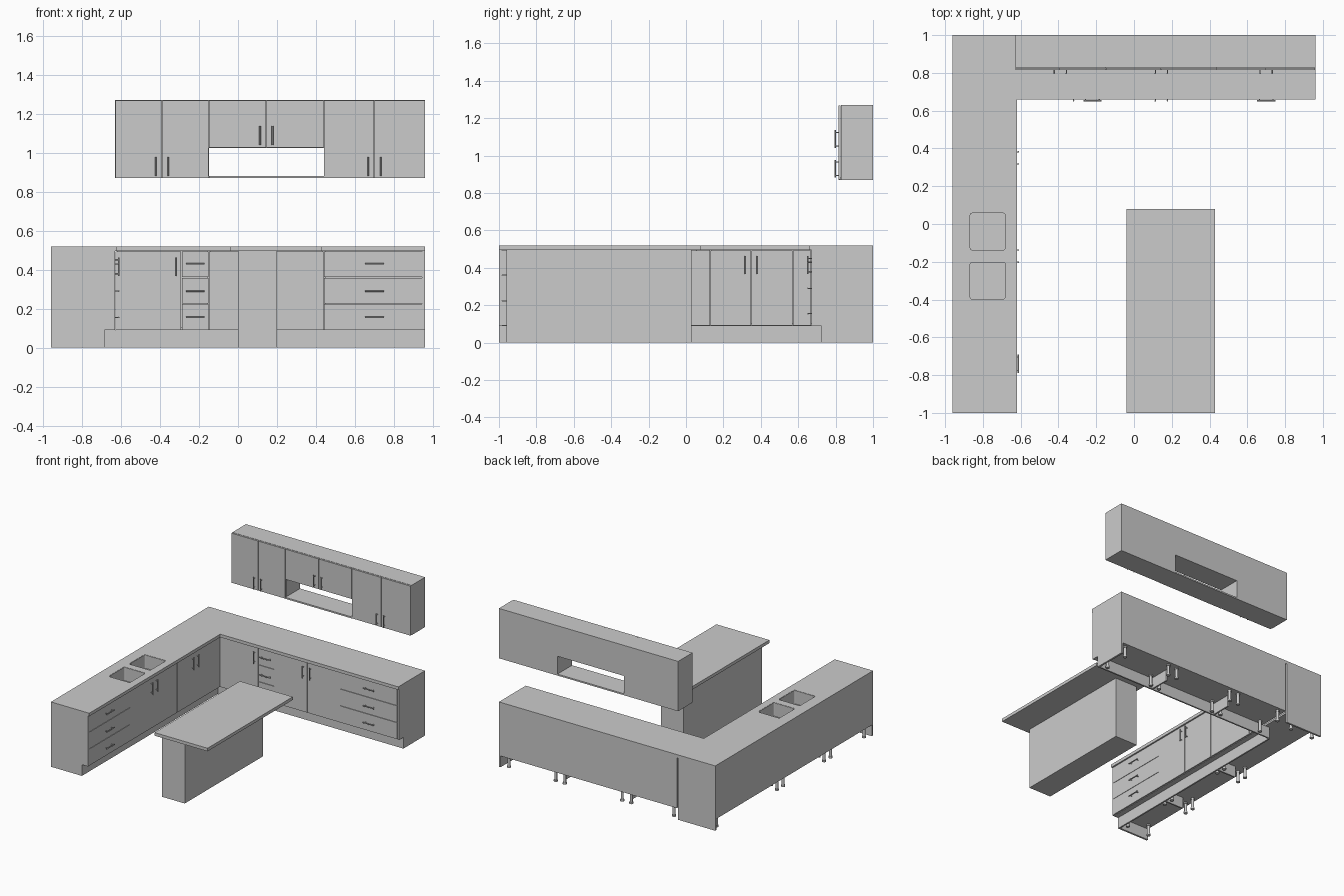
import bpy, bmesh
from mathutils import Vector

if "Cube" in bpy.data.objects:
    bpy.data.objects.remove(bpy.data.objects["Cube"])

# Each run is measured along its wall, outward from the wall, and up
def place(run, a, d, z):
    if run == "back":
        return Vector((a, 1 - d, z))
    return Vector((-0.96 + d, a, z))

def finish(name, bm):
    bmesh.ops.recalc_face_normals(bm, faces=bm.faces)
    me = bpy.data.meshes.new(name)
    bm.to_mesh(me)
    bm.free()
    ob = bpy.data.objects.new(name, me)
    bpy.context.collection.objects.link(ob)
    return ob

def box(name, p, q):
    bm = bmesh.new()
    bmesh.ops.create_cube(bm, size=1)
    for v in bm.verts:
        v.co = Vector([(p[i] + q[i]) / 2 + v.co[i] * abs(q[i] - p[i]) for i in range(3)])
    return finish(name, bm)

def panel(name, run, a0, a1, d0, d1, z0, z1):
    return box(name, place(run, a0, d0, z0), place(run, a1, d1, z1))

def prism(name, pts, offset):
    bm = bmesh.new()
    f = bm.faces.new([bm.verts.new(p) for p in pts])
    r = bmesh.ops.extrude_face_region(bm, geom=[f])
    bmesh.ops.translate(bm, vec=offset, verts=[g for g in r["geom"] if isinstance(g, bmesh.types.BMVert)])
    return finish(name, bm)

def rod(bm, p, q, r, sides=12):
    axis = q - p
    m = axis.to_track_quat("Z", "Y").to_matrix().to_4x4()
    m.translation = (p + q) / 2
    bmesh.ops.create_cone(bm, cap_ends=True, segments=sides, radius1=r, radius2=r, depth=axis.length, matrix=m)

def smooth(ob):
    bpy.context.view_layer.objects.active = ob
    ob.select_set(True)
    bpy.ops.object.shade_smooth_by_angle()
    ob.select_set(False)

# Bar handle: rail with two posts
def handle(run, a, z, face, vertical=True):
    bm = bmesh.new()
    h, out = 0.048, face + 0.018
    def pt(t, d):
        return place(run, a, d, z + t) if vertical else place(run, a + t, d, z)
    rod(bm, pt(-h, out), pt(h, out), 0.004)
    for t in (-0.036, 0.036):
        rod(bm, pt(t, face), pt(t, out), 0.003)
    smooth(finish("handle", bm))

# Levelling leg with foot and top plate
def leg(run, a, d):
    bm = bmesh.new()
    rod(bm, place(run, a, d, 0.01), place(run, a, d, 0.085), 0.011, 16)
    for z0, z1 in ((0, 0.012), (0.08, 0.09)):
        rod(bm, place(run, a, d, z0), place(run, a, d, z1), 0.015, 16)
    smooth(finish("leg", bm))

G = 0.0015          # half gap between fronts
FACE, KICK = 0.33, 0.275

def front(name, run, a0, a1, z0, z1, face=FACE):
    panel(name, run, a0 + G, a1 - G, face - 0.012, face, z0 + G, z1 - G)

def drawers(run, a0, a1, handle_at):
    for z0, z1, hz in ((0.09, 0.225, 0.155), (0.225, 0.36, 0.29), (0.36, 0.495, 0.43)):
        front("drawer_front", run, a0, a1, z0, z1)
        handle(run, handle_at, hz, FACE, False)

def doors(run, a0, a1, z0, z1, hz, face=FACE):
    m = (a0 + a1) / 2
    front("door", run, a0, m, z0, z1, face)
    front("door", run, m, a1, z0, z1, face)
    for s in (-0.032, 0.032):
        handle(run, m + s, hz, face)

# Base carcasses: shell, dividers, kickboards and legs
def carcass(run, start, end, cuts):
    panel("base_floor", run, start, end, 0, FACE - 0.014, 0.09, 0.105)
    panel("base_back", run, start, end, 0, 0.012, 0.09, 0.495)
    for c in cuts:
        panel("divider", run, c - 0.008, c + 0.008, 0.012, FACE - 0.014, 0.105, 0.495)
        panel("kick_return", run, c - 0.006, c + 0.006, 0.1, KICK - 0.012, 0, 0.09)
        for s in (-0.04, 0.04):
            for d in (0.035, 0.235):
                leg(run, c + s, d)
    for a in (start + 0.05, end - 0.05):
        for d in (0.035, 0.235):
            leg(run, a, d)

carcass("left", -0.985, 0.985, (-0.47, 0.13))
carcass("back", -0.62, 0.945, (-0.15, 0.44))
panel("left_kickboard", "left", -0.985, 0.725, KICK - 0.012, KICK, 0, 0.09)
panel("back_kickboard", "back", -0.685, 0.945, KICK - 0.012, KICK, 0, 0.09)
panel("corner_end_panel", "left", 0.985, 1.0, 0, FACE, 0, 0.495)

# End panels with toe notch
notch = ((0, 0), (KICK, 0), (KICK, 0.09), (FACE, 0.09), (FACE, 0.495), (0, 0.495))
prism("left_end_panel", [place("left", -1, d, z) for d, z in notch], (0, 0.015, 0))
prism("right_end_panel", [place("back", 0.96, d, z) for d, z in notch], (-0.015, 0, 0))

# Base fronts
drawers("left", -0.985, -0.47, -0.74)
doors("left", -0.47, 0.13, 0.09, 0.495, 0.415)
doors("left", 0.13, 0.57, 0.09, 0.495, 0.415)
front("corner_filler", "left", 0.57, 0.67, 0.09, 0.495)
front("corner_door", "back", -0.63, -0.29, 0.09, 0.495)
handle("back", -0.32, 0.415, FACE)
drawers("back", -0.29, -0.15, -0.22)
doors("back", -0.15, 0.44, 0.09, 0.495, 0.415)
drawers("back", 0.44, 0.945, 0.70)

# L-shaped worktop with two sink cut-outs
L = ((-0.96, -1), (-0.62, -1), (-0.62, 0.66), (0.96, 0.66), (0.96, 1), (-0.96, 1))
worktop = prism("worktop", [(x, y, 0.495) for x, y in L], (0, 0, 0.025))

def rounded_box(name, p, q, open_top=False):
    ob = box(name, p, q)
    bm = bmesh.new()
    bm.from_mesh(ob.data)
    up = [e for e in bm.edges if abs(e.verts[0].co.z - e.verts[1].co.z) > 0.01]
    bmesh.ops.bevel(bm, geom=up, offset=0.012, segments=4, profile=0.5, affect="EDGES")
    if open_top:
        bm.normal_update()
        bmesh.ops.delete(bm, geom=[f for f in bm.faces if f.normal.z > 0.9], context="FACES")
    bm.to_mesh(ob.data)
    bm.free()
    return ob

for y0, y1 in ((-0.14, 0.06), (-0.40, -0.20)):
    cutter = rounded_box("sink_cutter", (-0.87, y0, 0.45), (-0.68, y1, 0.55))
    cutter.hide_render = True
    cutter.hide_set(True)
    cut = worktop.modifiers.new("sink_hole", "BOOLEAN")
    cut.operation, cut.object, cut.solver = "DIFFERENCE", cutter, "EXACT"
    basin = rounded_box("sink_basin", (-0.87, y0, 0.41), (-0.68, y1, 0.518), True)
    wall = basin.modifiers.new("wall", "SOLIDIFY")
    wall.thickness, wall.offset = 0.003, -1

# Island
box("island_body", (0, -0.96, 0), (0.2, 0.03, 0.495))
box("island_top", (-0.04, -1, 0.495), (0.43, 0.08, 0.52))

# Wall cabinets with an open niche under the middle one
WF = 0.185
for a0, a1, z0, hz in ((-0.63, -0.15, 0.87, 0.93), (-0.15, 0.44, 1.025, 1.088), (0.44, 0.96, 0.87, 0.93)):
    panel("wall_cabinet", "back", a0, a1, 0, WF - 0.013, z0, 1.27)
    doors("back", a0, a1, z0, 1.27, hz, WF)
panel("niche_shelf", "back", -0.15, 0.44, 0, WF, 0.87, 0.882)
